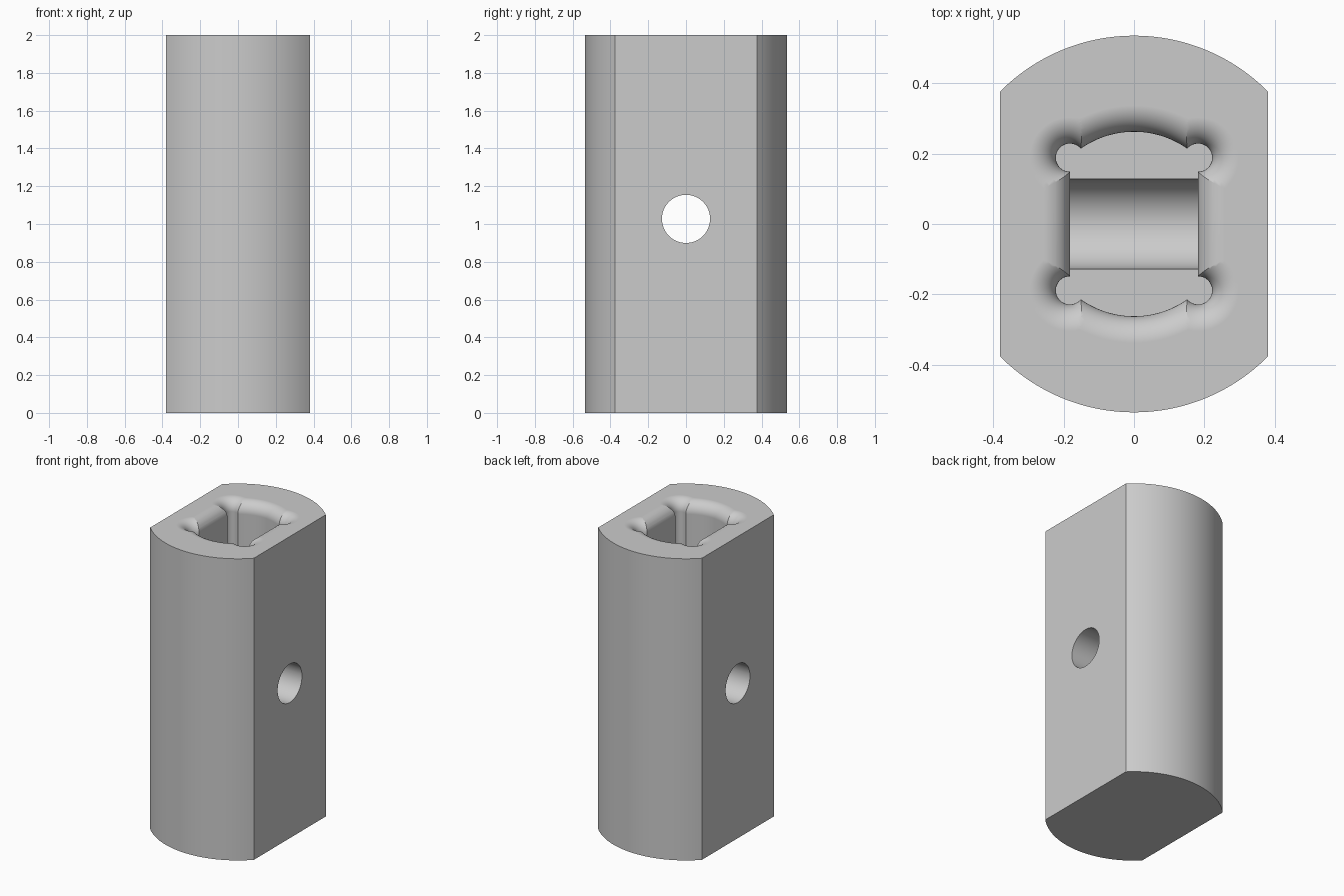
import bpy, bmesh, math
from mathutils import Matrix

default = bpy.data.objects.get("Cube")
if default:
    bpy.data.objects.remove(default, do_unlink=True)

HEIGHT = 2.0
OUTER_R, OUTER_HALF = 0.535, 0.38       # round body with two flats
BORE_R, BORE_HALF = 0.262, 0.182        # same shape, smaller, for the socket
RELIEF_R = 0.04
FLOOR_Z = 1.03
HOLE_R, HOLE_Z = 0.1275, 1.027
FILLET = 0.075

grey = bpy.data.materials.new("Plain grey")
grey.use_nodes = True
colour = (0.6, 0.6, 0.6, 1)
grey.diffuse_color = colour
grey.node_tree.nodes["Principled BSDF"].inputs["Base Color"].default_value = colour


def flat_sided(radius, half, steps=32):
    """Circle outline cut by two flats at x = +-half."""
    a = math.acos(half / radius)
    arc = [a + (math.pi - 2 * a) * i / steps for i in range(steps + 1)]
    return [(radius * math.cos(t + s), radius * math.sin(t + s))
            for s in (0, math.pi) for t in arc]


def circle(radius, cx=0, cy=0, steps=48):
    return [(cx + radius * math.cos(math.tau * i / steps),
             cy + radius * math.sin(math.tau * i / steps)) for i in range(steps)]


def loft(name, rings):
    """Closed solid through (outline, z) rings."""
    bm = bmesh.new()
    loops = [[bm.verts.new((x, y, z)) for x, y in outline] for outline, z in rings]
    for low, high in zip(loops, loops[1:]):
        for i in range(len(low)):
            j = (i + 1) % len(low)
            bm.faces.new((low[i], low[j], high[j], high[i]))
    bm.faces.new(loops[0][::-1])
    bm.faces.new(loops[-1])
    mesh = bpy.data.meshes.new(name)
    bm.to_mesh(mesh)
    bm.free()
    mesh.materials.append(grey)
    obj = bpy.data.objects.new(name, mesh)
    bpy.context.collection.objects.link(obj)
    return obj


def flared(name, outline_at):
    """Cutter that widens towards the rim to leave a rounded lip."""
    rings = [(outline_at(0), FLOOR_Z)]
    for i in range(13):
        t = math.pi / 2 * i / 12
        rings.append((outline_at(FILLET * (1 - math.cos(t))),
                      HEIGHT - FILLET + FILLET * math.sin(t)))
    rings.append((outline_at(FILLET), HEIGHT + 0.1))
    return loft(name, rings)


# Body
body = loft("socket_body", [(flat_sided(OUTER_R, OUTER_HALF), 0),
                            (flat_sided(OUTER_R, OUTER_HALF), HEIGHT)])

# Socket and its four corner reliefs
cutters = [flared("socket_cutter", lambda d: flat_sided(BORE_R + d, BORE_HALF + d))]
corner_y = math.sqrt(BORE_R ** 2 - BORE_HALF ** 2)
for sx in (-1, 1):
    for sy in (-1, 1):
        cutters.append(flared("relief_cutter", lambda d: circle(
            RELIEF_R + d, sx * BORE_HALF, sy * corner_y)))

# Cross hole through both flats
hole = loft("cross_hole_cutter", [(circle(HOLE_R, steps=64), -0.6),
                                  (circle(HOLE_R, steps=64), 0.6)])
hole.data.transform(Matrix.Translation((0, 0, HOLE_Z)) @ Matrix.Rotation(math.pi / 2, 4, 'Y'))
cutters.append(hole)

# Cut everything out of the body
bpy.ops.object.select_all(action='DESELECT')
bpy.context.view_layer.objects.active = body
body.select_set(True)
for cutter in cutters:
    cutter.hide_render = True
    mod = body.modifiers.new("cut", 'BOOLEAN')
    mod.operation = 'DIFFERENCE'
    mod.solver = 'EXACT'
    mod.object = cutter
    bpy.ops.object.modifier_apply(modifier=mod.name)
    bpy.data.objects.remove(cutter, do_unlink=True)

bpy.ops.object.shade_smooth_by_angle(angle=math.radians(30))
weighted = body.modifiers.new("even_shading", 'WEIGHTED_NORMAL')
weighted.keep_sharp = True
